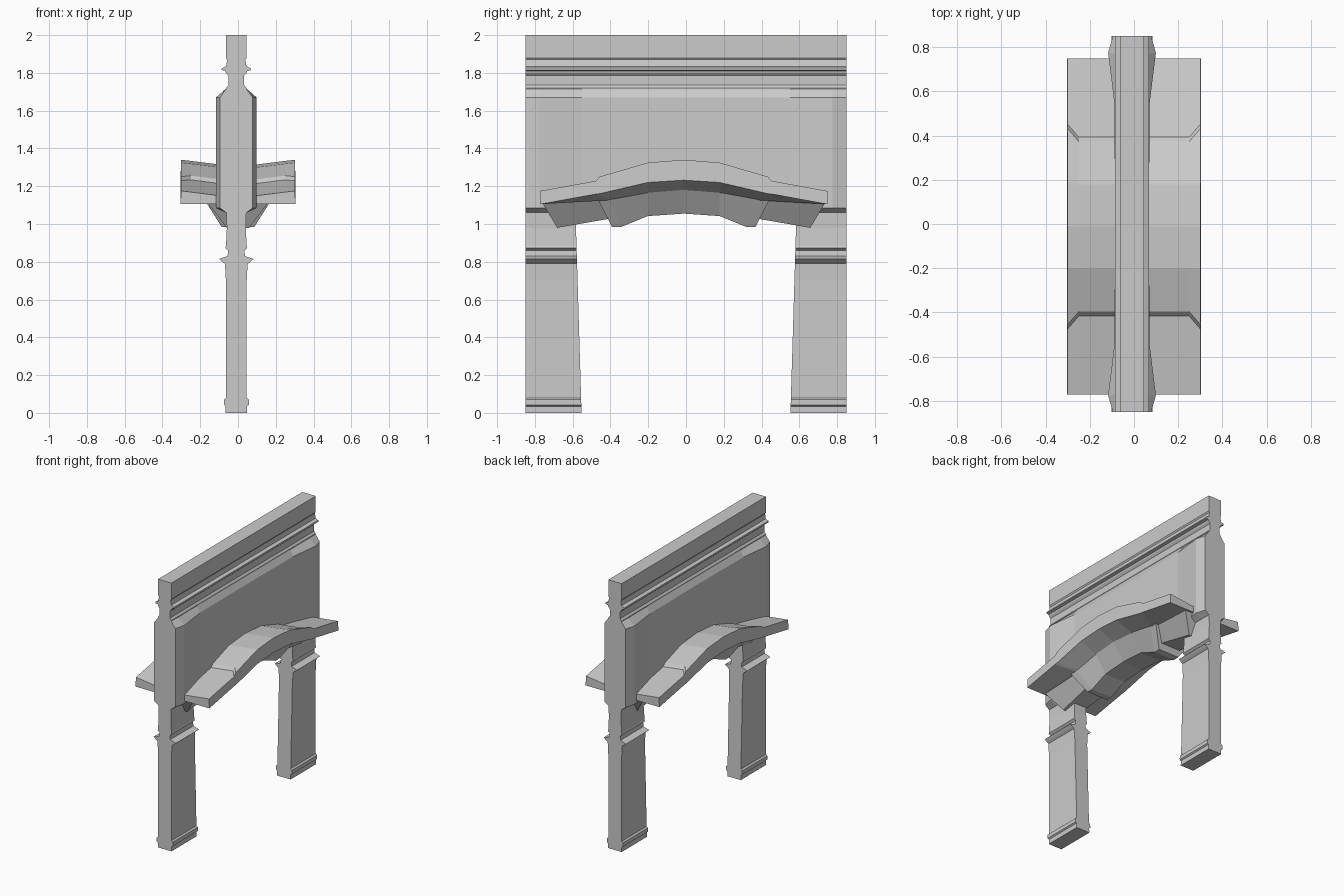
import bpy, bmesh

if "Cube" in bpy.data.objects:
    bpy.data.objects.remove(bpy.data.objects["Cube"])

CX = -0.009   # wall centre line
CY = -0.012   # canopy centre along the wall


def loft(name, rings):
    """Skin a list of equal-length point rings and cap both ends."""
    bm = bmesh.new()
    vs = [[bm.verts.new(p) for p in r] for r in rings]
    n = len(rings[0])
    for a, b in zip(vs, vs[1:]):
        for i in range(n):
            j = (i + 1) % n
            bm.faces.new((a[i], a[j], b[j], b[i]))
    bm.faces.new(vs[0])
    bm.faces.new(vs[-1])
    bmesh.ops.recalc_face_normals(bm, faces=bm.faces)
    me = bpy.data.meshes.new(name)
    bm.to_mesh(me)
    bm.free()
    ob = bpy.data.objects.new(name, me)
    bpy.context.collection.objects.link(ob)
    return ob


def mirrored(half, cx=0.0):
    """Close a half outline given on +x by mirroring it across x."""
    return ([(cx + x, y, z) for x, y, z in half] +
            [(cx - x, y, z) for x, y, z in reversed(half)])


# Upper wall with string moulding: (half width, z)
upper = [(0.054, 1.08), (0.054, 1.72), (0.042, 1.735), (0.042, 1.785), (0.055, 1.80),
         (0.058, 1.81), (0.078, 1.815), (0.076, 1.825), (0.054, 1.835), (0.048, 1.87),
         (0.055, 1.88), (0.055, 2.0)]
loft("upper_wall", [mirrored([(w, y, z) for w, z in upper], CX) for y in (-0.85, 0.85)])

# Raised wall panel that swells into a pilaster at each end: (y, half width)
plan = [(-0.85, 0.087), (-0.775, 0.108), (-0.55, 0.080), (0, 0.076),
        (0.55, 0.080), (0.775, 0.108), (0.85, 0.087)]
loft("wall_panel", [mirrored([(0.05 + (w - 0.05) * k, y, z) for y, w in plan], CX)
                    for z, k in ((1.06, 0.1), (1.085, 1), (1.67, 1), (1.715, 0.1))])

# Tapered legs with foot and capital mouldings: (half width, z)
leg = [(0.056, 0), (0.056, 0.035), (0.066, 0.042), (0.066, 0.07), (0.055, 0.08),
       (0.055, 0.70), (0.060, 0.79), (0.075, 0.80), (0.092, 0.815), (0.070, 0.822),
       (0.046, 0.83), (0.043, 0.86), (0.058, 0.872), (0.055, 0.885), (0.050, 0.98),
       (0.054, 1.09)]
for side, s in (("left", -1), ("right", 1)):
    rings = []
    for w, z in leg:
        inner = s * (0.553 + 0.03 * z)
        rings.append(mirrored([(w, s * 0.85, z), (w, inner, z)], CX))
    loft("leg_" + side, rings)

# Canopy slab, one half of the arch:
# (y, top z, lower edge z, underside z, outer corner shift)
slab = [(0.76, 1.175, 1.105, 1.105, 0), (0.405, 1.24, 1.17, 1.125, 0.06),
        (0.385, 1.262, 1.172, 1.13, 0.06), (0.19, 1.325, 1.22, 1.165, 0),
        (0, 1.34, 1.232, 1.18, 0)]


def slab_ring(s, y, zt, ze, zu, d):
    yi, yo = CY + s * y, CY + s * (y + d)
    dz = -0.19 * d   # the shifted corner follows the slope
    return mirrored([(0.06, yi, zt - 0.03), (0.25, yi, zt - 0.006), (0.302, yo, zt + dz),
                     (0.304, yo, ze + dz), (0.17, yi, zu)])


loft("canopy", [slab_ring(-1, *r) for r in slab] +
     [slab_ring(1, *r) for r in reversed(slab[:-1])])


def corbel_ring(s, yt, zt, yb, zb, wt, wb):
    return mirrored([(wt, CY + s * yt, zt), (wb, CY + s * yb, zb)])


# Central arch rib below the canopy: (top y, top z, bottom y, bottom z)
rib = [(0.46, 1.14, 0.38, 0.985), (0.40, 1.15, 0.335, 0.983),
       (0.19, 1.185, 0.19, 1.042), (0, 1.2, 0, 1.055)]
loft("arch_rib", [corbel_ring(-1, *r, 0.185, 0.085) for r in rib] +
     [corbel_ring(1, *r, 0.185, 0.085) for r in reversed(rib[:-1])])

# Haunches over the legs
for side, s in (("left", -1), ("right", 1)):
    loft("haunch_" + side, [corbel_ring(s, 0.757, 1.125, 0.67, 0.98, 0.17, 0.06),
                            corbel_ring(s, 0.40, 1.15, 0.38, 1.03, 0.17, 0.08)])
